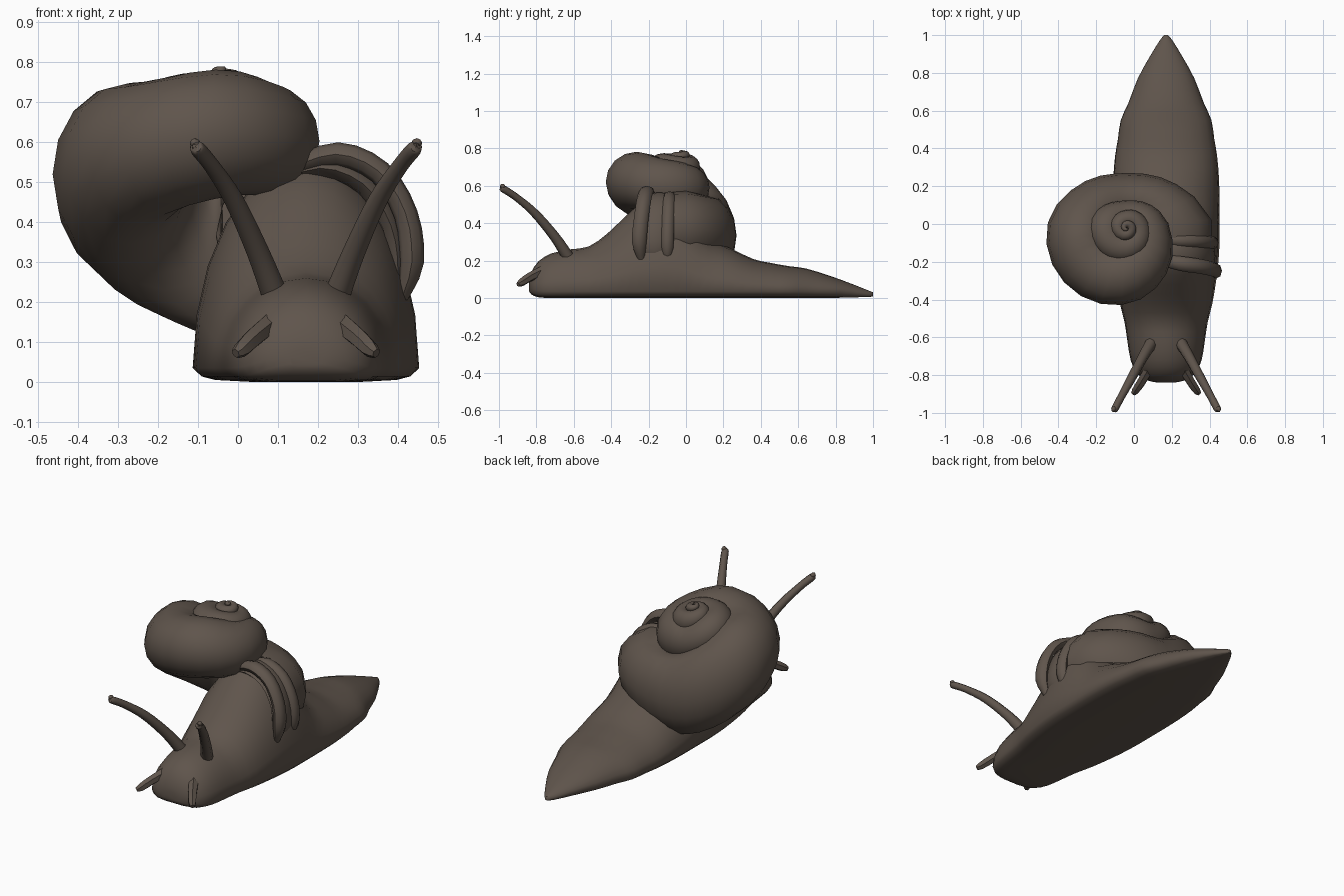
import bpy, bmesh, math
from mathutils import Vector

CX = 0.17            # centre line of the body
AX, AY = -0.04, -0.02  # shell axis

brown = bpy.data.materials.new("dark_brown")
brown.diffuse_color = (0.115, 0.09, 0.072, 1)


def catmull(keys, steps):
    """Smoothly resample a list of number tuples."""
    out = []
    n = len(keys)
    for i in range(n - 1):
        a, b, c, d = keys[max(i - 1, 0)], keys[i], keys[i + 1], keys[min(i + 2, n - 1)]
        for s in range(steps):
            t = s / steps
            out.append([0.5 * (2 * q + (r - p) * t + (2 * p - 5 * q + 4 * r - w) * t * t
                               + (3 * q - p - 3 * r + w) * t ** 3)
                        for p, q, r, w in zip(a, b, c, d)])
    out.append(list(keys[-1]))
    return out


def loft(name, rings, angle=50):
    """Skin closed rings and cap both ends."""
    bm = bmesh.new()
    rows = [[bm.verts.new(p) for p in ring] for ring in rings]
    n = len(rows[0])
    for r0, r1 in zip(rows, rows[1:]):
        for i in range(n):
            j = (i + 1) % n
            bm.faces.new((r0[i], r0[j], r1[j], r1[i]))
    bm.faces.new(rows[0])
    bm.faces.new(rows[-1])
    bmesh.ops.recalc_face_normals(bm, faces=bm.faces)
    me = bpy.data.meshes.new(name)
    bm.to_mesh(me)
    bm.free()
    me.materials.append(brown)
    ob = bpy.data.objects.new(name, me)
    bpy.context.collection.objects.link(ob)
    bpy.ops.object.select_all(action='DESELECT')
    ob.select_set(True)
    bpy.context.view_layer.objects.active = ob
    bpy.ops.object.shade_smooth_by_angle(angle=math.radians(angle))
    return ob


def tube(name, keys, steps=4, sides=8, stretch=1.0):
    """Sweep a circle along (x, y, z, radius) points; stretch widens it along y."""
    pts = catmull(keys, steps)
    rings = []
    for i, p in enumerate(pts):
        tan = (Vector(pts[min(i + 1, len(pts) - 1)][:3]) - Vector(pts[max(i - 1, 0)][:3])).normalized()
        u = Vector((0, 1, 0)) - tan * tan.y
        u.normalize()
        v = tan.cross(u)
        rings.append([Vector(p[:3]) + p[3] * (stretch * u * math.cos(k * math.tau / sides)
                                              + v * math.sin(k * math.tau / sides))
                      for k in range(sides)])
    return loft(name, rings)


# body: y, half width, underside height, top height
BODY = [(-0.84, 0.04, 0.04, 0.085), (-0.828, 0.10, 0.02, 0.135), (-0.79, 0.155, 0.004, 0.195),
        (-0.72, 0.188, 0, 0.238), (-0.62, 0.205, 0, 0.26), (-0.52, 0.22, 0, 0.275),
        (-0.42, 0.245, 0, 0.345), (-0.32, 0.262, 0, 0.44), (-0.22, 0.275, 0, 0.52),
        (-0.1, 0.283, 0, 0.55), (0.02, 0.283, 0, 0.45), (0.12, 0.283, 0, 0.325),
        (0.24, 0.28, 0, 0.265), (0.36, 0.27, 0, 0.208), (0.45, 0.255, 0, 0.188),
        (0.55, 0.24, 0, 0.17), (0.64, 0.2, 0, 0.158), (0.77, 0.15, 0, 0.118),
        (0.88, 0.09, 0.003, 0.078), (0.97, 0.035, 0.005, 0.042), (1.0, 0.01, 0.008, 0.03)]
rings = []
for y, w, z0, z1 in catmull(BODY, 2):
    h = z1 - z0
    edge = z0 + min(0.035, 0.35 * h)
    low = edge - z0
    ring = [Vector((CX + s * w, y, z0 + low * f))
            for s, f in ((-0.92, 0.4), (-0.8, 0.15), (-0.45, 0), (0.45, 0), (0.8, 0.15), (0.92, 0.4))]
    for k in range(13):
        a = math.pi * k / 12
        ring.append(Vector((CX + w * math.cos(a), y, edge + (h - low) * math.sin(a))))
    rings.append(ring)
loft("body", rings, 60)

# shell: turn from the mouth in degrees, distance from axis, half width, height, half height
SHELL = [(-12, 0.222, 0.238, 0.365, 0.205), (0, 0.222, 0.243, 0.37, 0.205), (45, 0.185, 0.158, 0.355, 0.19),
         (90, 0.135, 0.155, 0.335, 0.22), (135, 0.18, 0.155, 0.39, 0.235), (180, 0.24, 0.182, 0.498, 0.235),
         (225, 0.26, 0.178, 0.575, 0.178), (270, 0.24, 0.165, 0.622, 0.16), (315, 0.17, 0.145, 0.607, 0.14),
         (360, 0.115, 0.115, 0.598, 0.128), (450, 0.06, 0.085, 0.595, 0.1), (540, 0.11, 0.09, 0.675, 0.088),
         (630, 0.105, 0.077, 0.705, 0.068), (720, 0.068, 0.06, 0.69, 0.065), (810, 0.045, 0.05, 0.70, 0.06),
         (900, 0.045, 0.04, 0.735, 0.042), (1080, 0.026, 0.025, 0.757, 0.025),
         (1260, 0.013, 0.014, 0.775, 0.014), (1440, 0.003, 0.006, 0.784, 0.006)]
rings = []
last = -99
for key in catmull(SHELL, 12):
    t, rho, a, zc, h = key
    if t - last < 14.9 and t not in (-12, 1440):
        continue
    last = t
    c, s = math.cos(math.radians(t)), math.sin(math.radians(t))
    ring = []
    for k in range(16):
        p = k * math.tau / 16
        d = rho + a * math.cos(p)
        ring.append(Vector((AX + d * c, AY + d * s, zc + h * math.sin(p))))
    rings.append(ring)
loft("shell", rings, 60)

# collar hoops around the shell mouth
HOOP = [(0.14, -0.19, 0.54, 0.022), (0.25, -0.21, 0.57, 0.03), (0.355, -0.225, 0.525, 0.03),
        (0.42, -0.24, 0.42, 0.03), (0.435, -0.25, 0.3, 0.03), (0.41, -0.24, 0.21, 0.015)]
tube("front_collar", HOOP, 3, 8, 1.3)
tube("rear_collar", [(x - 0.014, y * 0.3 - 0.025, z - 0.025, r * 0.85) for x, y, z, r in HOOP], 3, 8, 1.3)
tube("inner_collar", [(x - 0.035, y * 0.68, z - 0.035, r) for x, y, z, r in HOOP], 3, 8, 3)

# feelers, mirrored about the body centre line
for side, label in ((-1, "left"), (1, "right")):
    def place(pts):
        return [(CX + side * x, y, z, r) for x, y, z, r in pts]
    tube("eye_stalk_" + label, place([(0.075, -0.625, 0.21, 0.033), (0.12, -0.70, 0.325, 0.028),
                                      (0.18, -0.81, 0.455, 0.024), (0.235, -0.91, 0.54, 0.02),
                                      (0.272, -0.98, 0.585, 0.019), (0.276, -0.99, 0.59, 0.008)]))
    tube("eye_" + label, place([(0.272, -0.97, 0.59, 0.006), (0.276, -0.976, 0.595, 0.013),
                                (0.28, -0.984, 0.6, 0.012), (0.284, -0.99, 0.605, 0.004)]), 2)
    tube("lower_feeler_" + label, place([(0.09, -0.765, 0.145, 0.028), (0.13, -0.835, 0.112, 0.025),
                                         (0.16, -0.88, 0.083, 0.022), (0.176, -0.898, 0.072, 0.012)]), 2, 6)
